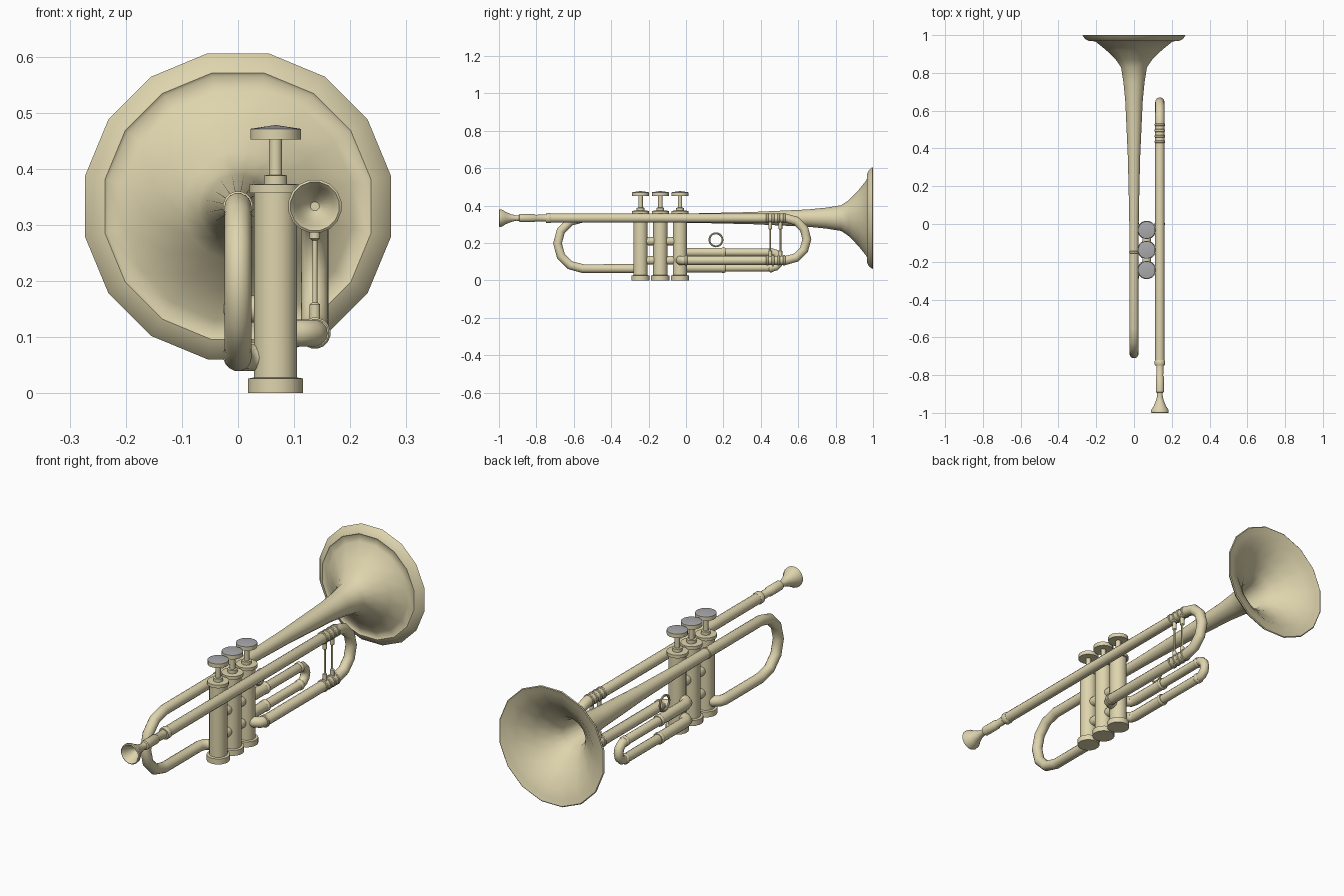
import bpy, bmesh, math
from mathutils import Vector, Matrix

if "Cube" in bpy.data.objects:
    bpy.data.objects.remove(bpy.data.objects["Cube"])


def material(name, color):
    m = bpy.data.materials.new(name)
    m.diffuse_color = color
    m.use_nodes = True
    m.node_tree.nodes["Principled BSDF"].inputs["Base Color"].default_value = m.diffuse_color
    return m


BRASS = material("brass", (0.73, 0.66, 0.42, 1))
GREY = material("button_grey", (0.4, 0.4, 0.42, 1))


def finish(obj, mat, angle=40):
    bpy.ops.object.select_all(action='DESELECT')
    obj.select_set(True)
    bpy.context.view_layer.objects.active = obj
    obj.data.materials.append(mat)
    bpy.ops.object.shade_smooth_by_angle(angle=math.radians(angle))
    return obj


def lathe(name, profile, origin, axis='Z', sides=16, mat=BRASS, angle=40):
    """Revolve (distance along axis, radius) pairs about an axis through origin."""
    rot = {'Z': Matrix(), 'Y': Matrix.Rotation(-math.pi / 2, 4, 'X')}[axis]
    bm = bmesh.new()
    rings = []
    for t, r in profile:
        if r == 0:
            rings.append([bm.verts.new((0, 0, t))] * sides)
        else:
            rings.append([bm.verts.new((r * math.cos(a), r * math.sin(a), t))
                          for a in (2 * math.pi * (i + 0.5) / sides for i in range(sides))])
    for a, b in zip(rings, rings[1:]):
        for i in range(sides):
            j = (i + 1) % sides
            bm.faces.new(list(dict.fromkeys((a[i], a[j], b[j], b[i]))))
    bmesh.ops.transform(bm, matrix=Matrix.Translation(origin) @ rot, verts=bm.verts)
    bmesh.ops.recalc_face_normals(bm, faces=bm.faces)
    me = bpy.data.meshes.new(name)
    bm.to_mesh(me)
    bm.free()
    obj = bpy.data.objects.new(name, me)
    bpy.context.collection.objects.link(obj)
    return finish(obj, mat, angle)


def tube(name, points, radius):
    """Round pipe swept along a path of points."""
    cu = bpy.data.curves.new(name, 'CURVE')
    cu.dimensions = '3D'
    cu.bevel_depth = radius
    cu.bevel_resolution = 5
    cu.use_fill_caps = True
    sp = cu.splines.new('POLY')
    sp.points.add(len(points) - 1)
    for p, co in zip(sp.points, points):
        p.co = (*co, 1)
    obj = bpy.data.objects.new(name, cu)
    bpy.context.collection.objects.link(obj)
    bpy.ops.object.select_all(action='DESELECT')
    obj.select_set(True)
    bpy.context.view_layer.objects.active = obj
    bpy.ops.object.convert(target='MESH')
    return finish(bpy.context.object, BRASS)


def bow(x, y, z_top, z_bottom, direction, steps=6):
    """Half-circle of path points in the yz plane, from top to bottom."""
    r, zc = (z_top - z_bottom) / 2, (z_top + z_bottom) / 2
    return [(x, y + direction * r * math.sin(math.pi * i / steps),
             zc + r * math.cos(math.pi * i / steps)) for i in range(steps + 1)]


def collar(name, x, y, z, radius, half):
    lathe(name, [(-half, 0), (-half, radius - .003), (-half * .6, radius), (half * .6, radius),
                 (half, radius - .003), (half, 0)], (x, y, z), 'Y')


VX, PX, Z = 0.067, 0.137, 0.333      # valve line, leadpipe line, main pipe height

# Bell: flared cone with rolled rim, open inside
lathe("bell", [(-.15, .024), (.05, .026), (.35, .033), (.65, .047), (.75, .057), (.83, .07),
               (.87, .098), (.92, .15), (.965, .207), (.972, .236), (.968, .242), (.978, .262),
               (.997, .278), (1.0, .274), (.992, .25), (.978, .208), (.925, .145), (.875, .092),
               (.83, .062), (.65, .04), (.35, .022)], (0, 0, Z), 'Y', angle=50)

# Rear bow from the bell down to the first valve
tube("bell_bow", [(0, -.14, Z)] + bow(0, -.552, Z, .063, -1) +
     [(0, -.29, .063), (.008, -.262, .063), (.028, -.246, .063), (VX, -.243, .063)], .024)
collar("bell_joint", 0, -.15, Z, .027, .006)

# Mouthpiece with hollow cup
lathe("mouthpiece", [(-.945, 0), (-.945, .008), (-.965, .028), (-.99, .036), (-1, .044),
                     (-.997, .048), (-.985, .047), (-.965, .034), (-.935, .021), (-.905, .014),
                     (-.893, .016), (-.89, .022), (-.81, .022), (-.805, .018), (-.73, .02),
                     (-.73, 0)], (PX, 0, Z), 'Y')
collar("mouthpiece_receiver", PX, -.735, Z, .028, .014)

# Leadpipe, tuning bow and return pipe into the last valve
tube("leadpipe_and_tuning_bow", [(PX, -.73, Z)] + bow(PX, .533, Z, .107, 1) +
     [(PX, 0, .107), (PX - .008, -.02, .107), (PX - .028, -.03, .107), (VX, -.032, .107)], .0245)
for y in (.435, .465, .495, .525):
    for z in (Z, .107):
        collar("tuning_ferrule", PX, y, z, .028, .007)
collar("return_pipe_collar", PX, .0, .107, .028, .008)

# Thin upright braces in the tuning slide
for y in (.45, .505):
    lathe("tuning_brace", [(.125, .01), (.158, .01), (.162, .0045), (.272, .0045),
                           (.276, .01), (.315, .01)], (PX, y, 0), sides=10)

# Valves
for i, y in enumerate((-.243, -.137, -.032)):
    lathe(f"valve_{i + 1}", [(0, 0), (0, .05), (.026, .05), (.028, .039), (.357, .039),
                             (.357, .047), (.372, .047), (.373, .021), (.388, .021),
                             (.389, .012), (.452, .012), (.452, .046), (.471, .046)],
          (VX, y, 0), angle=30)
    lathe(f"valve_button_{i + 1}", [(.471, .046), (.478, 0)], (VX, y, 0), mat=GREY)

# Short links between neighbouring valves
for y in (-.19, -.0845):
    for z in (.21, .107):
        lathe("valve_link", [(-.03, .019), (-.012, .023), (.012, .023), (.03, .019)],
              (VX, y, z), 'Y')

# Third valve slide: two sleeves, inner bow
Z1, Z2 = .15, .067
tube("third_slide_bow", [(0, .05, Z1)] + bow(0, .46, Z1, Z2, 1) + [(0, .05, Z2)], .021)
for z in (Z1, Z2):
    tube("third_slide_sleeve", [(VX, -.032, z), (.025, -.028, z), (.006, -.014, z),
                                (0, .01, z), (0, .205, z)], .0245)
    collar("third_slide_collar", 0, .2, z, .027, .01)
    collar("third_slide_end_collar", 0, .455, z, .024, .01)

# Finger ring on top of the slide
bpy.ops.mesh.primitive_torus_add(location=(0, .16, .217), rotation=(0, math.pi / 2, 0),
                                 major_radius=.035, minor_radius=.005,
                                 major_segments=20, minor_segments=8)
ring = bpy.context.object
ring.name = "finger_ring"
finish(ring, BRASS)
